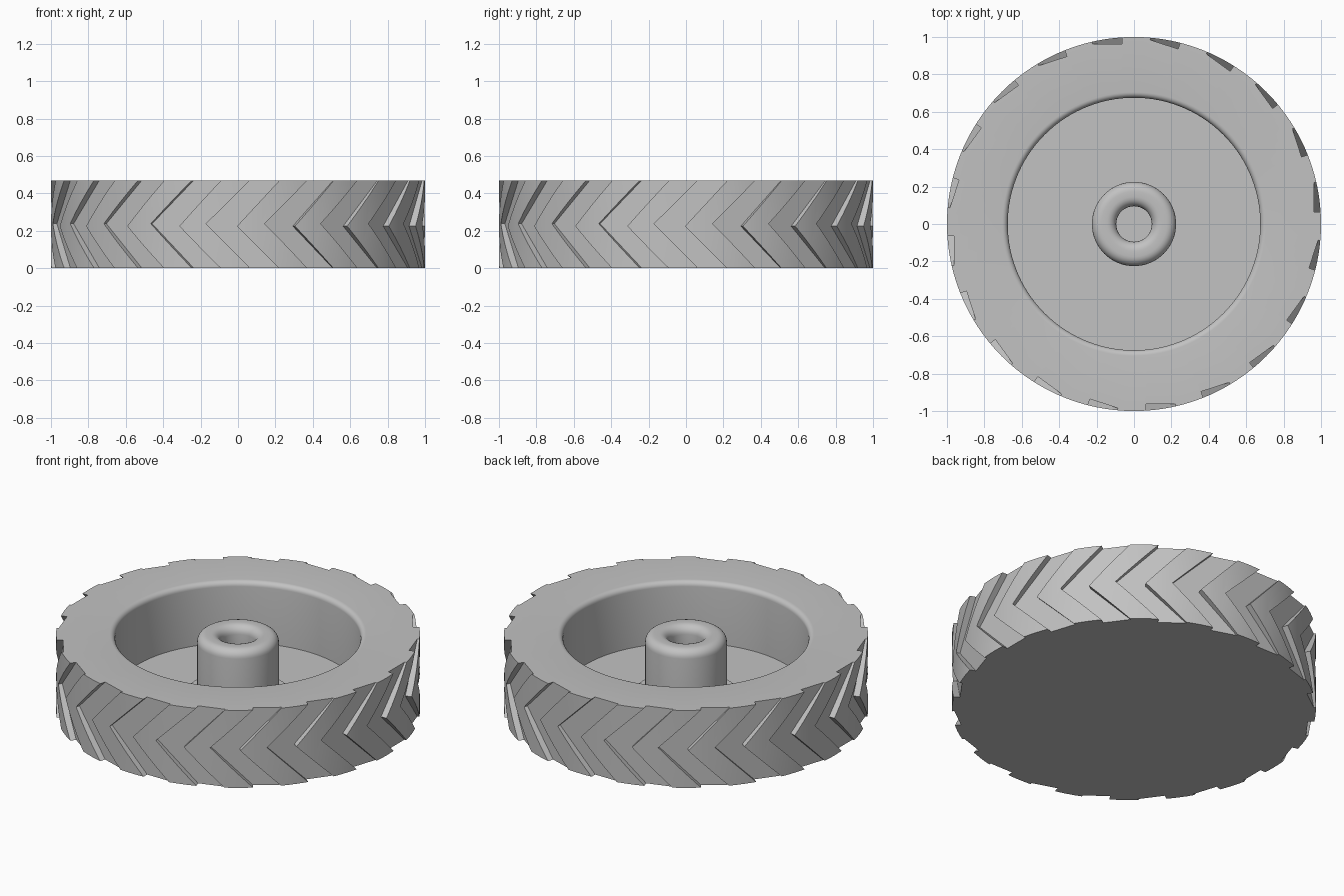
import bpy, bmesh
from math import pi, cos, sin
from mathutils import Matrix, Vector

HEIGHT = 0.47
LUGS = 20
FLOOR = 0.10

cube = bpy.data.objects.get("Cube")
if cube:
    bpy.data.objects.remove(cube, do_unlink=True)

# Single plain grey finish
grey = bpy.data.materials.new("light_grey")
grey.use_nodes = True
colour = (0.54, 0.54, 0.54, 1)
grey.diffuse_color = colour
grey.node_tree.nodes["Principled BSDF"].inputs["Base Color"].default_value = colour


def make_object(name, bm):
    bmesh.ops.recalc_face_normals(bm, faces=bm.faces)
    mesh = bpy.data.meshes.new(name)
    bm.to_mesh(mesh)
    bm.free()
    mesh.materials.append(grey)
    obj = bpy.data.objects.new(name, mesh)
    bpy.context.collection.objects.link(obj)
    return obj


def arc(r, z, radius, start, end, steps=6):
    """Rounded corner as (r, z) points; angles in quarter turns."""
    angles = [(start + (end - start) * i / steps) * pi / 2 for i in range(steps + 1)]
    return [(r + radius * cos(a), z + radius * sin(a)) for a in angles]


def lathe(name, profile, sides):
    bm = bmesh.new()
    verts = [bm.verts.new((r, 0, z)) for r, z in profile]
    edges = [bm.edges.new(pair) for pair in zip(verts, verts[1:])]
    bmesh.ops.spin(bm, geom=verts + edges, cent=(0, 0, 0), axis=(0, 0, 1),
                   angle=2 * pi, steps=sides, use_merge=False)
    bmesh.ops.remove_doubles(bm, verts=bm.verts, dist=0.0005)
    return make_object(name, bm)


def smooth(obj):
    bpy.ops.object.select_all(action="DESELECT")
    obj.select_set(True)
    bpy.context.view_layer.objects.active = obj
    bpy.ops.object.shade_smooth_by_angle(angle=pi / 6)


# Tyre with closed underside and deep round recess
lip = 0.03
tyre = lathe("tyre", [(0, 0), (1, 0), (1, HEIGHT)]
             + arc(0.675 + lip, HEIGHT - lip, lip, 1, 2)
             + [(0.675, FLOOR), (0, FLOOR)], 120)

# Chevron groove cutters: flat-floored prisms around the tread
chevron = [(0.095, 0.5), (-0.17, 0.238), (0.095, -0.03),
           (0.25, -0.03), (-0.005, 0.225), (0.25, 0.5)]
bm = bmesh.new()
for i in range(LUGS):
    turn = Matrix.Rotation(2 * pi * i / LUGS, 3, "Z")
    inner, outer = [[bm.verts.new(turn @ Vector((x, y, z))) for y, z in chevron]
                    for x in (0.963, 1.04)]
    bm.faces.new(inner)
    bm.faces.new(outer[::-1])
    for k in range(len(chevron)):
        j = (k + 1) % len(chevron)
        bm.faces.new((inner[j], inner[k], outer[k], outer[j]))
cutter = make_object("groove_cutter", bm)
cutter.hide_render = True

cut = tyre.modifiers.new("tread_grooves", "BOOLEAN")
cut.operation = "DIFFERENCE"
cut.solver = "EXACT"
cut.object = cutter
bpy.context.view_layer.objects.active = tyre
bpy.ops.object.modifier_apply(modifier=cut.name)
bpy.data.objects.remove(cutter, do_unlink=True)
smooth(tyre)

# Low collar on the recess floor
collar = lathe("hub_collar", [(0, FLOOR - 0.03), (0.29, FLOOR - 0.03),
                              (0.29, FLOOR + 0.006), (0, FLOOR + 0.006)], 64)
smooth(collar)

# Hub post with rounded rim and shallow axle hole
rim = 0.05
hub = lathe("hub", [(0, FLOOR - 0.04), (0.225, FLOOR - 0.04)]
            + arc(0.225 - rim, HEIGHT - rim, rim, 0, 1)
            + arc(0.095 + rim, HEIGHT - rim, rim, 1, 2)
            + [(0.095, 0.36), (0, 0.36)], 64)
smooth(hub)
